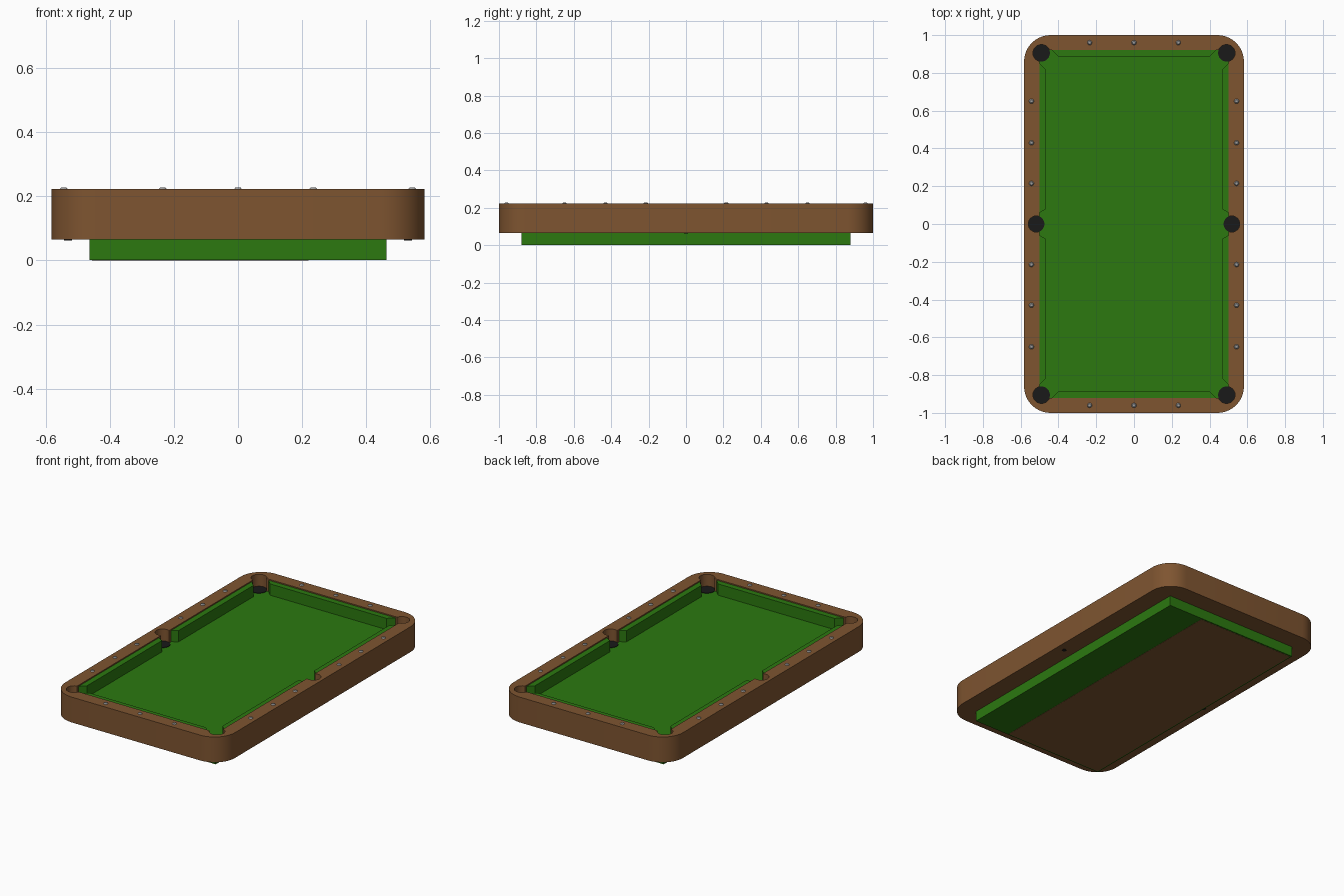
import bpy, bmesh, math

if "Cube" in bpy.data.objects:
    bpy.data.objects.remove(bpy.data.objects["Cube"])


def material(name, rgb):
    m = bpy.data.materials.new(name)
    m.diffuse_color = (*rgb, 1)
    m.use_nodes = True
    m.node_tree.nodes["Principled BSDF"].inputs["Base Color"].default_value = m.diffuse_color
    return m


WOOD = material("wood", (0.21, 0.09, 0.03))
FELT = material("felt", (0.025, 0.19, 0.005))
BLACK = material("black", (0.01, 0.01, 0.01))
STEEL = material("steel", (0.35, 0.35, 0.35))


def prism(name, pts, z0, z1, mat=None):
    """Extrude a flat outline from z0 to z1."""
    bm = bmesh.new()
    low = [bm.verts.new((x, y, z0)) for x, y in pts]
    high = [bm.verts.new((x, y, z1)) for x, y in pts]
    bm.faces.new(low[::-1])
    bm.faces.new(high)
    n = len(pts)
    for i in range(n):
        j = (i + 1) % n
        bm.faces.new((low[i], low[j], high[j], high[i]))
    bmesh.ops.recalc_face_normals(bm, faces=bm.faces)
    me = bpy.data.meshes.new(name)
    bm.to_mesh(me)
    bm.free()
    ob = bpy.data.objects.new(name, me)
    bpy.context.collection.objects.link(ob)
    if mat:
        me.materials.append(mat)
    return ob


def rect(x0, x1, y0, y1):
    return [(x0, y0), (x1, y0), (x1, y1), (x0, y1)]


def circle(cx, cy, r, n=24):
    return [(cx + r * math.cos(2 * math.pi * i / n),
             cy + r * math.sin(2 * math.pi * i / n)) for i in range(n)]


def rounded_rect(hx, hy, r, n=10):
    pts = []
    for k, (sx, sy) in enumerate([(1, 1), (-1, 1), (-1, -1), (1, -1)]):
        for i in range(n + 1):
            a = math.pi / 2 * (k + i / n)
            pts.append((sx * (hx - r) + r * math.cos(a),
                        sy * (hy - r) + r * math.sin(a)))
    return pts


def smooth(ob):
    bpy.ops.object.select_all(action='DESELECT')
    ob.select_set(True)
    bpy.context.view_layer.objects.active = ob
    bpy.ops.object.shade_smooth_by_angle(angle=math.radians(30))


POCKETS = [(sx * 0.49, sy * 0.905, 0.045) for sx in (-1, 1) for sy in (-1, 1)]
POCKETS += [(sx * 0.517, 0, 0.043) for sx in (-1, 1)]

# Wooden rail, hollowed for the bed and notched for the pockets
rail = prism("rail", rounded_rect(0.582, 1.0, 0.14), 0.065, 0.222, WOOD)
cutters = [prism("bed_cutter", rect(-0.5, 0.5, -0.92, 0.92), 0.08, 0.3)]
cutters += [prism("pocket_cutter", circle(*p), 0.08, 0.3) for p in POCKETS]
bpy.context.view_layer.objects.active = rail
for c in cutters:
    c.hide_render = True
    mod = rail.modifiers.new("cut", 'BOOLEAN')
    mod.operation = 'DIFFERENCE'
    mod.solver = 'EXACT'
    mod.object = c
    bpy.ops.object.modifier_apply(modifier=mod.name)
for c in cutters:
    bpy.data.objects.remove(c)
smooth(rail)

# Felt bed, lower base and underside panel
prism("bed", rect(-0.5, 0.5, -0.92, 0.92), 0.08, 0.145, FELT)
prism("base", rect(-0.463, 0.463, -0.88, 0.88), 0.001, 0.066, FELT)
prism("underside_panel", rect(-0.455, 0.22, -0.872, 0.872), 0.0, 0.002, WOOD)

# Pocket floors
for x, y, r in POCKETS:
    smooth(prism("pocket", circle(x, y, r), 0.08, 0.148, BLACK))

# Cushions with slanted jaws
for s in (-1, 1):
    prism("end_cushion", [(-0.435, s * 0.92), (0.435, s * 0.92),
                          (0.4, s * 0.885), (-0.4, s * 0.885)], 0.145, 0.215, FELT)
    prism("pocket_outlet", circle(s * 0.53, 0, 0.012, 10), 0.062, 0.066, BLACK)
    for t in (-1, 1):
        prism("side_cushion", [(s * 0.5, t * 0.06), (s * 0.5, t * 0.85),
                               (s * 0.465, t * 0.815), (s * 0.465, t * 0.08)],
              0.145, 0.215, FELT)

# Round sight studs on the rail
STUDS = [(s * 0.543, t * y) for s in (-1, 1) for t in (-1, 1) for y in (0.215, 0.43, 0.65)]
STUDS += [(x, t * 0.96) for t in (-1, 1) for x in (-0.235, 0, 0.235)]
for x, y in STUDS:
    bm = bmesh.new()
    bmesh.ops.create_cone(bm, cap_ends=True, segments=10, radius1=0.014,
                          radius2=0.008, depth=0.007)
    me = bpy.data.meshes.new("stud")
    bm.to_mesh(me)
    bm.free()
    me.materials.append(STEEL)
    ob = bpy.data.objects.new("stud", me)
    ob.location = (x, y, 0.2245)
    bpy.context.collection.objects.link(ob)
